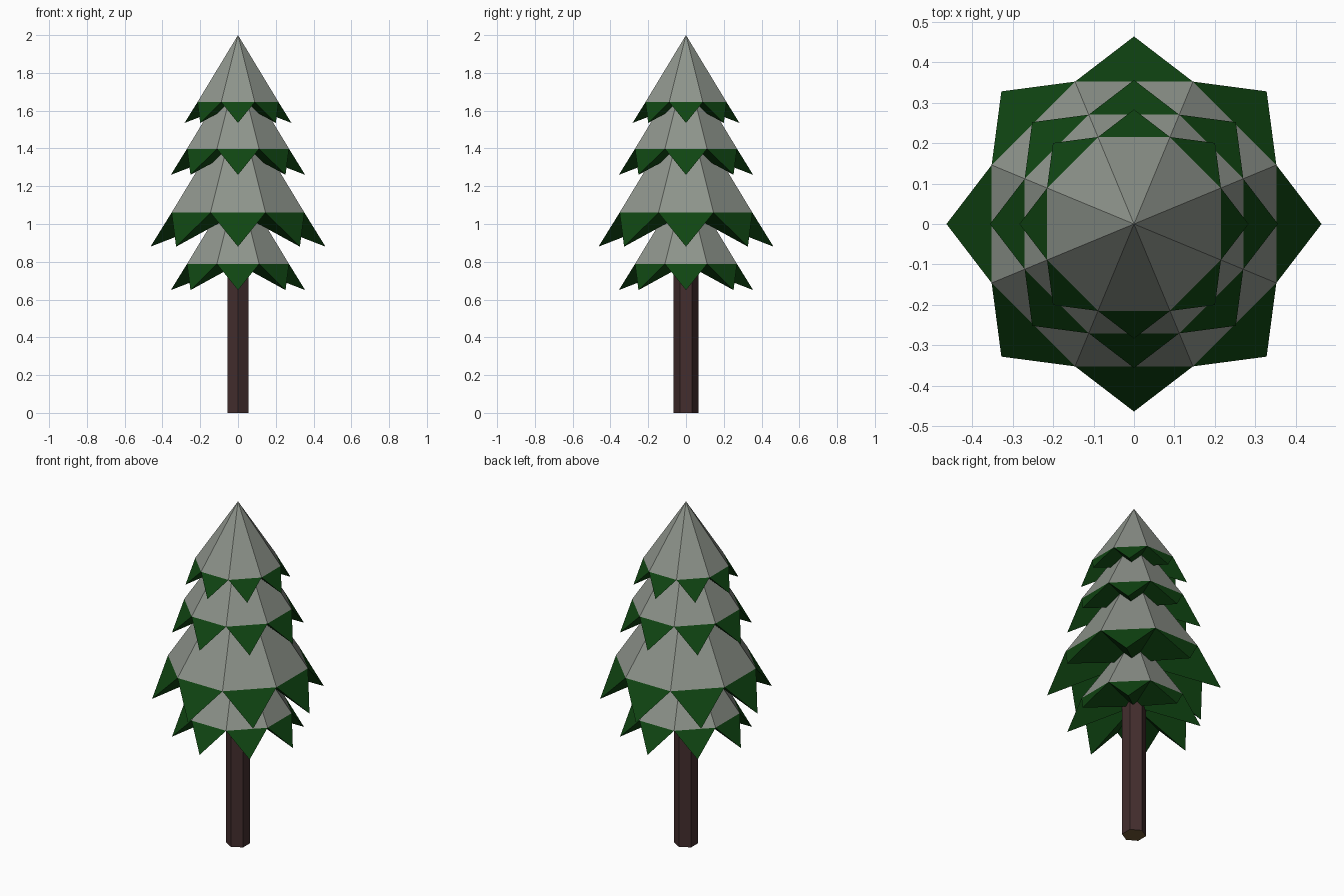
import bpy, bmesh, math

if "Cube" in bpy.data.objects:
    bpy.data.objects.remove(bpy.data.objects["Cube"])


def material(name, rgb):
    m = bpy.data.materials.new(name)
    m.diffuse_color = (*rgb, 1.0)
    m.use_nodes = True
    m.node_tree.nodes["Principled BSDF"].inputs["Base Color"].default_value = m.diffuse_color
    return m


snow = material("snow", (0.27, 0.295, 0.26))
needles = material("needle_green", (0.005, 0.060, 0.006))
bark = material("bark", (0.056, 0.027, 0.027))
cut_wood = material("cut_wood", (0.16, 0.10, 0.035))


def finish(bm, name, mats):
    bmesh.ops.recalc_face_normals(bm, faces=bm.faces)
    mesh = bpy.data.meshes.new(name)
    bm.to_mesh(mesh)
    bm.free()
    for m in mats:
        mesh.materials.append(m)
    obj = bpy.data.objects.new(name, mesh)
    bpy.context.collection.objects.link(obj)
    return obj


def branch_tier(name, tip_z, s):
    """Eight-sided snowy cone with drooping green points and a folded underside."""
    bm = bmesh.new()
    sides, step = 8, math.tau / 8
    snow_z, apex_z = tip_z + 0.11 * s, tip_z + 0.465 * s
    notch_r, tip_r = 0.2325 * s, 0.283 * s

    def ring(r, z, offset):
        return [bm.verts.new((r * math.cos(i * step + offset),
                              r * math.sin(i * step + offset), z)) for i in range(sides)]

    notches = ring(notch_r, snow_z, -step / 2)
    tips = ring(tip_r, tip_z, 0)
    apex = bm.verts.new((0, 0, apex_z))
    hub = bm.verts.new((0, 0, snow_z))
    for i in range(sides):
        a, b, t = notches[i], notches[(i + 1) % sides], tips[i]
        bm.faces.new((a, b, apex)).material_index = 0      # snow
        for tri in ((a, t, b), (a, hub, t), (t, hub, b)):  # point and underside
            bm.faces.new(tri).material_index = 1
    return finish(bm, name, (snow, needles))


# Four tiers, all scaled copies of the top one
for name, tip_z, s in (("lowest_branches", 0.65, 1.257),
                       ("widest_branches", 0.88, 1.637),
                       ("upper_branches", 1.26, 1.257),
                       ("treetop_branches", 1.535, 1.0)):
    branch_tier(name, tip_z, s)

# Hexagonal trunk with cut-wood ends
bm = bmesh.new()
TOP = 0.80
bmesh.ops.create_cone(bm, cap_ends=True, segments=6, radius1=0.065, radius2=0.065, depth=TOP)
for v in bm.verts:
    v.co.z += TOP / 2
# put corners on the front and back
if max(v.co.x for v in bm.verts) > 0.06:
    for v in bm.verts:
        v.co.x, v.co.y = -v.co.y, v.co.x
bm.normal_update()
for f in bm.faces:
    f.material_index = 1 if abs(f.normal.z) > 0.5 else 0
finish(bm, "trunk", (bark, cut_wood))
